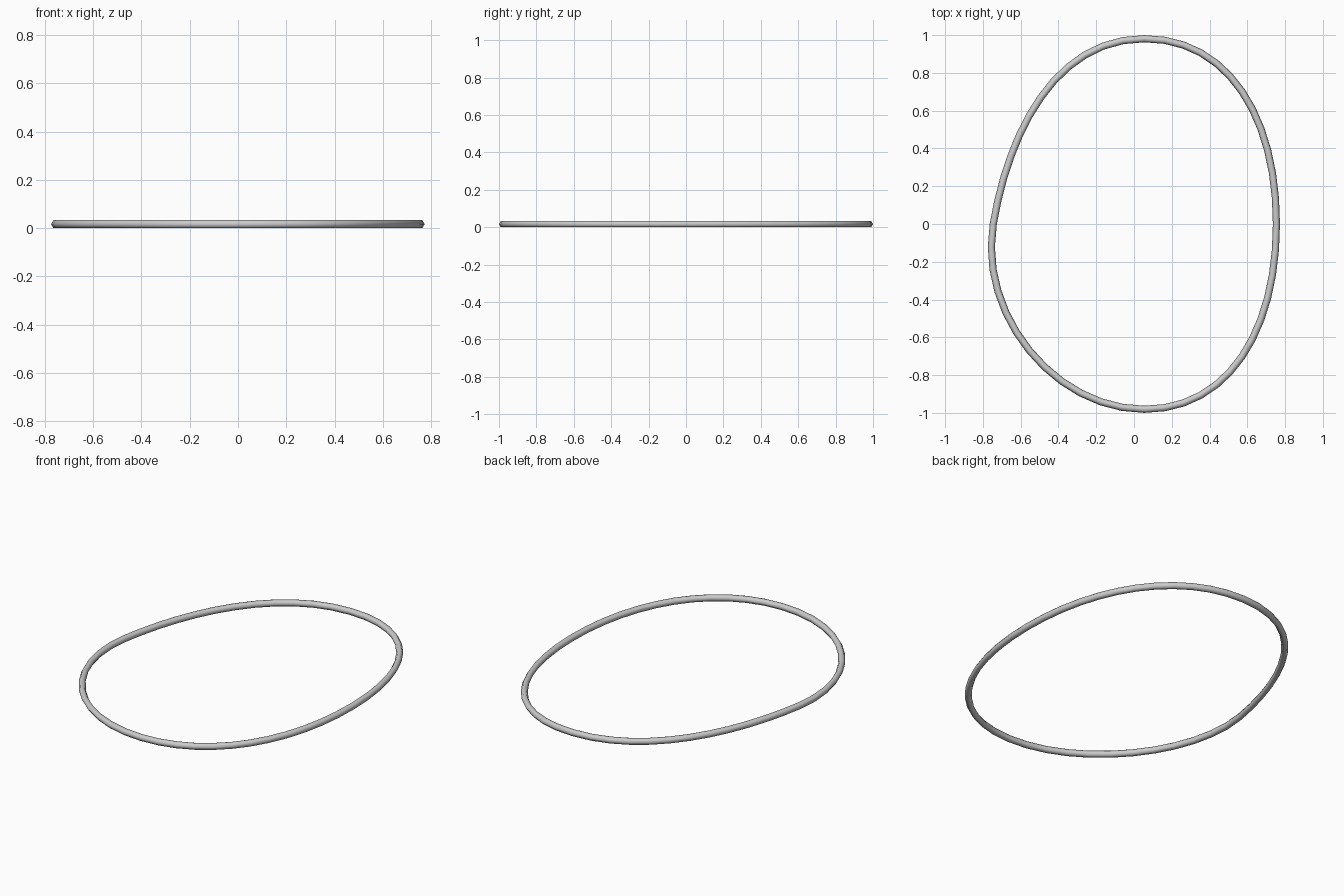
import bpy, bmesh, math
from mathutils import Vector
from mathutils.geometry import interpolate_bezier

if "Cube" in bpy.data.objects:
    bpy.data.objects.remove(bpy.data.objects["Cube"])

SIDES = 6
RAD = 0.0188                                  # tube radius, corner to centre
HEIGHT = RAD * math.cos(math.pi / SIDES)      # centre line height (flat underside on z = 0)
STEPS = 12                                    # segments per curve span

# Control points: position, incoming handle, outgoing handle (counter-clockwise)
knots = [
    ((0.754, 0.0), (0.754, -0.565), (0.754, 0.565)),
    ((0.055, 0.981), (0.50, 0.981), (-0.42, 0.981)),
    ((-0.745, 0.0), (-0.665, 0.48), (-0.825, -0.48)),
    ((0.055, -0.981), (-0.42, -0.981), (0.50, -0.981)),
]

# Closed egg-shaped centre line
path = []
for i, (p, _, out) in enumerate(knots):
    q, inc, _ = knots[(i + 1) % len(knots)]
    pts = interpolate_bezier(*(Vector((*v, HEIGHT)) for v in (p, out, inc, q)), STEPS + 1)
    path += pts[:-1]

# Sweep a hexagon, flat on top and pointed at the sides, along the centre line
bm = bmesh.new()
rings = []
n = len(path)
for i, c in enumerate(path):
    tangent = (path[(i + 1) % n] - path[i - 1]).normalized()
    side = Vector((tangent.y, -tangent.x, 0))
    ring = []
    for k in range(SIDES):
        a = 2 * math.pi * k / SIDES
        ring.append(bm.verts.new(c + side * RAD * math.cos(a) + Vector((0, 0, RAD * math.sin(a)))))
    rings.append(ring)
for i in range(n):
    a, b = rings[i], rings[(i + 1) % n]
    for k in range(SIDES):
        j = (k + 1) % SIDES
        bm.faces.new((a[k], a[j], b[j], b[k]))
bmesh.ops.recalc_face_normals(bm, faces=bm.faces)
for f in bm.faces:
    f.smooth = True

mesh = bpy.data.meshes.new("ring_band")
bm.to_mesh(mesh)
bm.free()
bpy.context.collection.objects.link(bpy.data.objects.new("ring_band", mesh))
